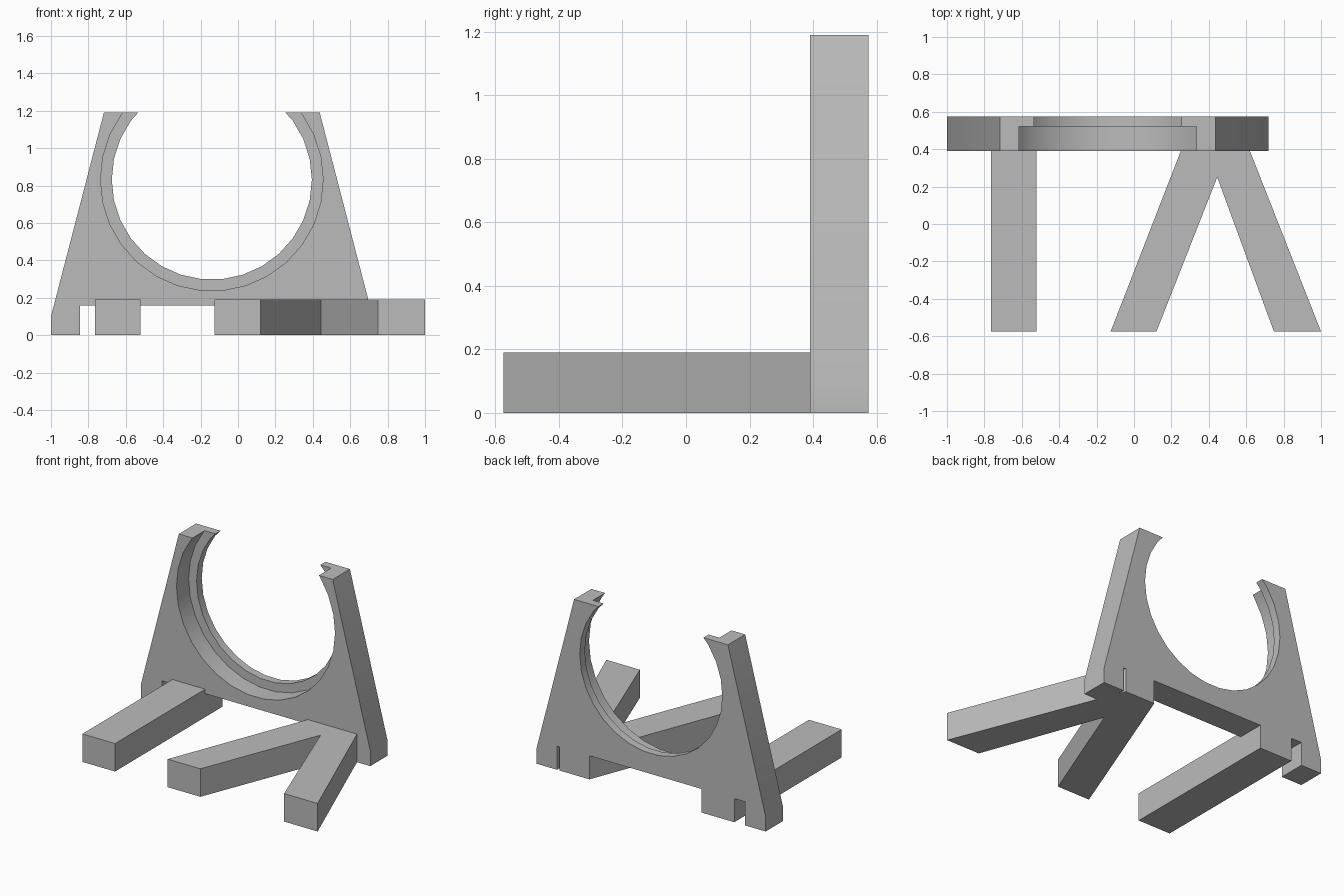
import bpy, bmesh, math
from mathutils import Vector

if "Cube" in bpy.data.objects:
    bpy.data.objects.remove(bpy.data.objects["Cube"])

grey = bpy.data.materials.new("plain grey")
grey.use_nodes = True
colour = (0.5, 0.5, 0.5, 1)
grey.diffuse_color = colour
grey.node_tree.nodes["Principled BSDF"].inputs["Base Color"].default_value = colour

MID, FRONT, BACK, TOP = -0.14, 0.39, 0.575, 1.19


def prism(name, outline, axis, low, high):
    """Extrude a flat outline along y or z."""
    def place(a, b, t):
        return Vector((a, t, b)) if axis == "y" else Vector((a, b, t))
    bm = bmesh.new()
    face = bm.faces.new([bm.verts.new(place(a, b, low)) for a, b in outline])
    side = bmesh.ops.extrude_face_region(bm, geom=[face])["geom"]
    step = place(0, 0, high - low)
    bmesh.ops.translate(bm, vec=step,
                        verts=[v for v in side if isinstance(v, bmesh.types.BMVert)])
    bmesh.ops.recalc_face_normals(bm, faces=bm.faces)
    mesh = bpy.data.meshes.new(name)
    bm.to_mesh(mesh)
    bm.free()
    mesh.materials.append(grey)
    obj = bpy.data.objects.new(name, mesh)
    bpy.context.collection.objects.link(obj)
    return obj


def combine(target, tool, operation):
    """Apply a boolean and discard the tool."""
    tool.hide_render = True
    mod = target.modifiers.new("cut", "BOOLEAN")
    mod.object, mod.operation, mod.solver = tool, operation, "EXACT"
    bpy.context.view_layer.objects.active = target
    bpy.ops.object.modifier_apply(modifier=mod.name)
    bpy.data.objects.remove(tool)


def disc(radius, sides=30):
    return [(MID + radius * math.cos(k * math.tau / sides),
             0.832 + radius * math.sin(k * math.tau / sides)) for k in range(sides)]


# Upright plate: half profile mirrored about its middle
half = [(0.577, TOP), (0.86, 0.1), (0.86, 0), (0.705, 0), (0.705, 0.16)]
outline = [(MID + x, z) for x, z in half] + [(MID - x, z) for x, z in reversed(half)]
stand = prism("cradle_stand", outline, "y", FRONT, BACK)

# Stepped round opening: narrow at the back, wider at the front
combine(stand, prism("opening_cutter", disc(0.535), "y", 0.3, 0.7), "DIFFERENCE")
combine(stand, prism("recess_cutter", disc(0.595), "y", 0.3, 0.52), "DIFFERENCE")

# Straight foot and forked foot, both running through to the back of the plate
straight = [(-0.765, -0.575), (-0.52, -0.575), (-0.52, BACK), (-0.765, BACK)]
forked = [(-0.125, -0.575), (0.12, -0.575), (0.445, 0.25), (0.748, -0.575),
          (1, -0.575), (0.547, BACK), (0.322, BACK)]
for name, shape in (("straight_foot", straight), ("forked_foot", forked)):
    combine(stand, prism(name, shape, "z", 0, 0.19), "UNION")

# Smooth the round opening, keep the edges crisp
bpy.ops.object.select_all(action="DESELECT")
stand.select_set(True)
bpy.context.view_layer.objects.active = stand
bpy.ops.object.shade_smooth_by_angle(angle=math.radians(30))
